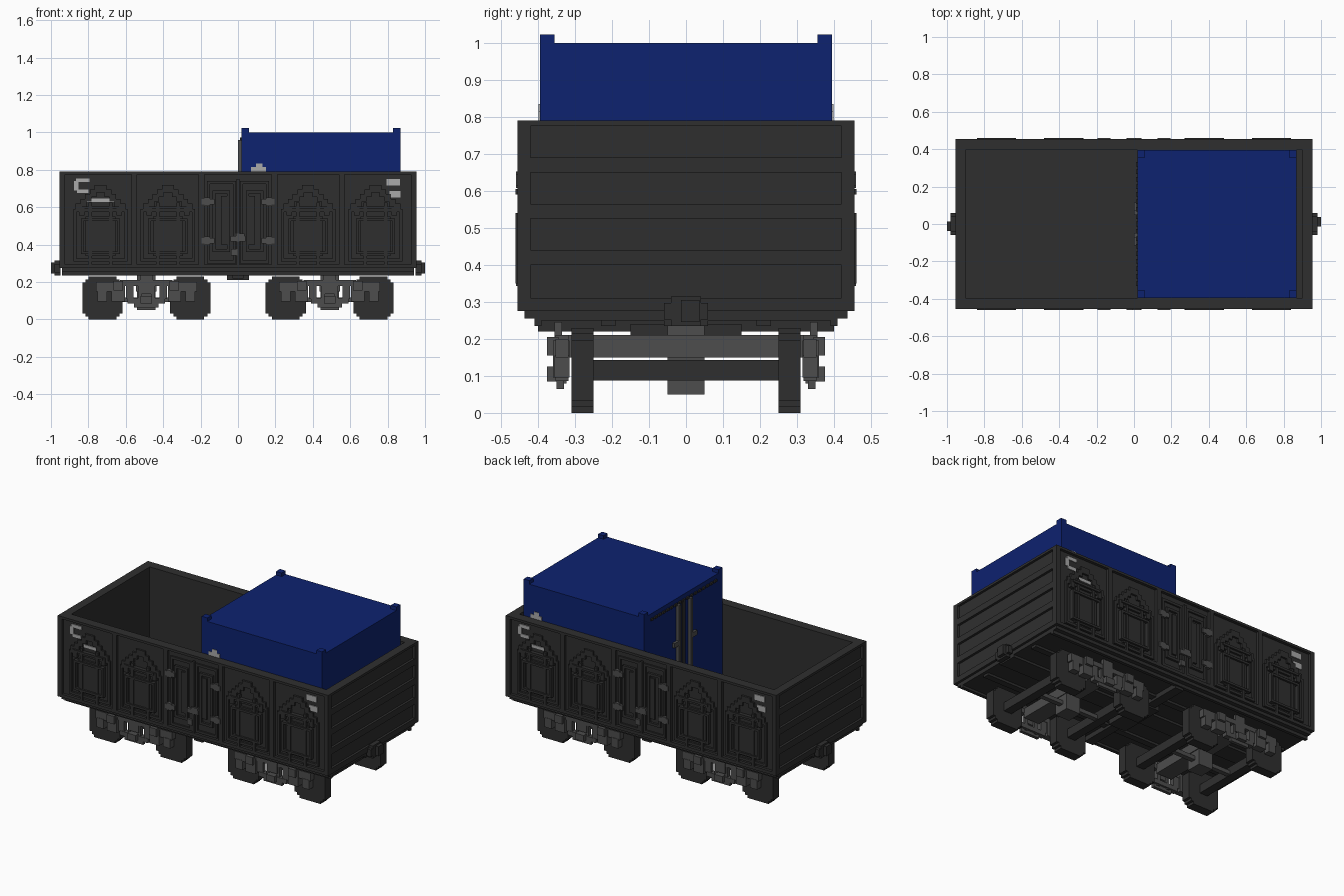
import bpy, bmesh, math

cube = bpy.data.objects.get("Cube")
if cube:
    bpy.data.objects.remove(cube)


def material(name, r, g, b):
    mat = bpy.data.materials.new(name)
    mat.use_nodes = True
    mat.diffuse_color = (r, g, b, 1)
    node = next(n for n in mat.node_tree.nodes if n.type == 'BSDF_PRINCIPLED')
    node.inputs["Base Color"].default_value = (r, g, b, 1)
    node.inputs["Roughness"].default_value = 0.8
    return mat


CHARCOAL = material("charcoal steel", 0.028, 0.028, 0.028)
GREY = material("worn grey metal", 0.075, 0.075, 0.075)
BLUE = material("container blue", 0.004, 0.016, 0.16)
PALE = material("pale paint", 0.4, 0.4, 0.4)


class Part:
    """Collects axis-aligned blocks into one named object."""

    def __init__(self, name, mat):
        self.name, self.mat, self.bm = name, mat, bmesh.new()

    def box(self, xs, ys, zs):
        verts = bmesh.ops.create_cube(self.bm, size=1)["verts"]
        for v in verts:
            for axis, (low, high) in enumerate((xs, ys, zs)):
                v.co[axis] = high if v.co[axis] > 0 else low
        return self

    def block(self, x, y, z, width, depth, height):
        """Block given by its centre and its full size."""
        return self.box(*[(c - s / 2, c + s / 2)
                          for c, s in ((x, width), (y, depth), (z, height))])

    def frame(self, xs, ys, zs, t):
        """Upright rectangular frame with bars of thickness t."""
        for x in (xs[0], xs[1] - t):
            self.box((x, x + t), ys, zs)
        for z in (zs[0], zs[1] - t):
            self.box((xs[0] + t, xs[1] - t), ys, (z, z + t))

    def turned_copy(self, pivot=0):
        """Repeat everything turned half round about an upright axis."""
        copy = bmesh.ops.duplicate(self.bm, geom=self.bm.verts[:] + self.bm.edges[:] + self.bm.faces[:])
        for item in copy["geom"]:
            if isinstance(item, bmesh.types.BMVert):
                item.co.x, item.co.y = 2 * pivot - item.co.x, -item.co.y

    def finish(self):
        mesh = bpy.data.meshes.new(self.name)
        self.bm.to_mesh(mesh)
        self.bm.free()
        mesh.materials.append(self.mat)
        obj = bpy.data.objects.new(self.name, mesh)
        bpy.context.collection.objects.link(obj)


L, W, TOP = 0.955, 0.455, 0.79      # half length, half width, wall top
INNER_L, INNER_W = 0.9, 0.395
SHEET = -0.437                      # outer face of the front side sheet

# Open body: floor, sheets and rim
floor = Part("body_floor", CHARCOAL)
floor.box((-INNER_L, INNER_L), (-INNER_W, INNER_W), (0.255, 0.3))
floor.finish()

walls = Part("body_walls", CHARCOAL)
walls.box((-0.94, 0.94), (SHEET, -INNER_W), (0.255, 0.775))
walls.box((INNER_L, 0.94), (-INNER_W, INNER_W), (0.275, 0.775))
walls.turned_copy()
walls.finish()

rim = Part("top_rim", CHARCOAL)
rim.box((-L, L), (-W, -INNER_W), (0.775, TOP))
rim.box((INNER_L, L), (-INNER_W, INNER_W), (0.775, TOP))
rim.turned_copy()
rim.finish()

# End walls: ribs between recessed panels
ribs = Part("end_ribs", CHARCOAL)
for z in (0.42, 0.545, 0.67):
    ribs.box((0.94, L), (-0.42, 0.42), (z - 0.02, z + 0.02))
for y in (-1, 1):
    ribs.block(0.9475, y * 0.4375, 0.525, 0.015, 0.035, 0.5)
ribs.box((0.94, L), (-0.42, 0.42), (0.275, 0.31))
ribs.turned_copy()
ribs.finish()

# Side posts and sill
posts = Part("side_posts", CHARCOAL)
for x in (-0.94, -0.555, -0.195, 0.195, 0.555, 0.94):
    posts.box((x - 0.015, x + 0.015), (-W, SHEET), (0.275, 0.775))
posts.box((-L, L), (-W, SHEET), (0.275, 0.295))
posts.turned_copy()
posts.finish()

# Pressed side panels with stepped gables
panels = Part("pressed_side_panels", CHARCOAL)
for x in (-0.735, -0.375, 0.375, 0.735):
    face = (SHEET - 0.012, SHEET)
    proud = (SHEET - 0.024, SHEET)
    panels.frame((x - 0.145, x + 0.145), face, (0.31, 0.59), 0.016)
    for step in range(5):
        offset, z = 0.115 - 0.025 * step, 0.6 + 0.025 * step
        for side in (-1, 1):
            panels.block(x + side * offset, SHEET - 0.006, z, 0.035, 0.012, 0.04)
    panels.box((x - 0.03, x + 0.03), face, (0.69, 0.72))
    panels.box((x - 0.08, x + 0.08), face, (0.34, 0.55))
    panels.frame((x - 0.105, x + 0.105), proud, (0.35, 0.54), 0.014)
    for side in (-1, 1):
        panels.block(x + side * 0.055, SHEET - 0.009, 0.46, 0.018, 0.018, 0.33)
        panels.block(x + side * 0.1, SHEET - 0.009, 0.58, 0.03, 0.018, 0.05)
    panels.box((x - 0.1, x + 0.1), proud, (0.59, 0.605))
panels.turned_copy()
panels.finish()

# Double doors with hinges and latch
doors = Part("side_doors", CHARCOAL)
hinges = Part("door_hinges", GREY)
for side in (-1, 1):
    near, far = sorted((side * 0.012, side * 0.165))
    doors.frame((near, far), (SHEET - 0.01, SHEET), (0.3, 0.74), 0.016)
    doors.frame((near + 0.03, far - 0.03), (SHEET - 0.014, SHEET), (0.36, 0.69), 0.016)
    doors.block(side * 0.075, SHEET - 0.005, 0.53, 0.03, 0.01, 0.26)
    for z in (0.42, 0.63):
        hinges.block(side * 0.16, -0.446, z, 0.07, 0.028, 0.03)
        hinges.block(side * 0.165, -0.446, z, 0.03, 0.028, 0.045)
doors.block(0, -0.443, 0.52, 0.014, 0.02, 0.46)
hinges.block(0, -0.446, 0.432, 0.08, 0.026, 0.028)
hinges.block(0.012, -0.446, 0.445, 0.045, 0.026, 0.03)
hinges.block(-0.02, -0.446, 0.36, 0.035, 0.026, 0.035)
for part in (doors, hinges):
    part.turned_copy()
    part.finish()

# Pale painted patches on the sides
patches = Part("painted_patches", PALE)
paint = (SHEET - 0.005, SHEET)
for x, z, width, height in ((-0.83, 0.745, 0.07, 0.02), (-0.865, 0.715, 0.025, 0.05),
                            (-0.83, 0.685, 0.06, 0.02), (-0.735, 0.638, 0.16, 0.018),
                            (0.83, 0.733, 0.07, 0.035), (0.84, 0.67, 0.06, 0.035)):
    patches.box((x - width / 2, x + width / 2), paint, (z - height / 2, z + height / 2))
patches.turned_copy()
patches.finish()

# Container with raised corner fittings
C0, C1 = 0.02, 0.87
container = Part("container", BLUE)
container.box((C0, C1), (-INNER_W, INNER_W), (0.3, 1.0))
for x in (C0 + 0.02, C1 - 0.02):
    for y in (-0.375, 0.375):
        container.block(x, y, 1.01, 0.04, 0.04, 0.025)
container.finish()

emblem = Part("container_patches", PALE)
emblem.box((0.07, 0.15), (-0.399, -INNER_W), (0.79, 0.815))
emblem.box((0.095, 0.13), (-0.399, -INNER_W), (0.815, 0.835))
emblem.turned_copy((C0 + C1) / 2)
emblem.finish()

rods = Part("container_lock_rods", GREY)
trim = Part("container_door_trim", CHARCOAL)
for side in (-1, 1):
    rods.block(0.01, side * 0.06, 0.64, 0.02, 0.022, 0.64)
    rods.block(0.008, side * 0.09, 0.72, 0.016, 0.05, 0.03)
trim.block(0.017, 0, 0.64, 0.008, 0.03, 0.66)
for i in range(-8, 9):
    trim.block(0.016, i * 0.04, 0.965, 0.01, 0.024, 0.014)
rods.finish()
trim.finish()

# Underframe and couplers
under = Part("underframe", CHARCOAL)
under.box((-0.94, 0.94), (-0.4, 0.4), (0.25, 0.276))
for y in (-1, 1):
    under.block(0, y * 0.21, 0.245, 1.84, 0.04, 0.02)
    under.block(0, y * 0.4, 0.245, 1.88, 0.02, 0.02)
under.block(0, 0, 0.245, 1.88, 0.12, 0.02)
under.block(0, 0, 0.225, 0.12, 0.3, 0.03)
under.block(0, 0, 0.235, 0.06, 0.8, 0.03)
under.finish()

couplers = Part("couplers", CHARCOAL)
couplers.block(0.965, 0, 0.275, 0.03, 0.12, 0.045)
couplers.block(0.965, 0, 0.275, 0.03, 0.08, 0.08)
couplers.block(0.98, 0.012, 0.275, 0.04, 0.05, 0.06)
couplers.turned_copy()
couplers.finish()

# Bogies: stepped wheels, axles, side frames, bolster and brake beam
R, CELL = 0.115, 0.0165
wheels = Part("wheels", CHARCOAL)
axles = Part("axles", CHARCOAL)
frames = Part("bogie_side_frames", GREY)
bolsters = Part("bogie_bolsters", GREY)
for bogie in (-0.49, 0.49):
    for x in (bogie - 0.235, bogie + 0.235):
        axles.block(x, 0, R, 0.055, 0.6, 0.055)
        for y in (-0.28, 0.28):
            for i in range(-6, 7):
                half = math.sqrt(R * R - (max(0, abs(i) - 0.5) * CELL) ** 2)
                half = min(R, math.ceil(half / CELL) * CELL)
                wheels.block(x + i * CELL, y, R, CELL, 0.06, 2 * half)
    for y in (-1, 1):
        # Frame top chord, sloping steps, axle boxes, spring nest
        frames.block(bogie, y * 0.335, 0.195, 0.28, 0.035, 0.03)
        for s in (-1, 1):
            frames.block(bogie + s * 0.15, y * 0.337, 0.145, 0.07, 0.045, 0.1)
            frames.block(bogie + s * 0.215, y * 0.335, 0.175, 0.11, 0.035, 0.05)
            frames.block(bogie + s * 0.235, y * 0.335, 0.125, 0.05, 0.04, 0.06)
            frames.block(bogie + s * 0.15, y * 0.36, 0.18, 0.05, 0.03, 0.05)
            frames.block(bogie + s * 0.09, y * 0.335, 0.15, 0.04, 0.03, 0.08)
            frames.block(bogie + s * 0.035, y * 0.335, 0.13, 0.02, 0.025, 0.1)
        frames.block(bogie, y * 0.335, 0.1, 0.2, 0.035, 0.028)
        frames.block(bogie, y * 0.34, 0.08, 0.13, 0.02, 0.03)
        frames.block(bogie, y * 0.355, 0.105, 0.06, 0.04, 0.04)
        frames.block(bogie, y * 0.345, 0.19, 0.07, 0.02, 0.11)
    bolsters.block(bogie, 0, 0.18, 0.11, 0.64, 0.06)
    bolsters.block(bogie, 0, 0.15, 0.1, 0.1, 0.2)
    bolsters.block(bogie, 0, 0.105, 0.42, 0.03, 0.025)
for part in (wheels, axles, frames, bolsters):
    part.finish()
